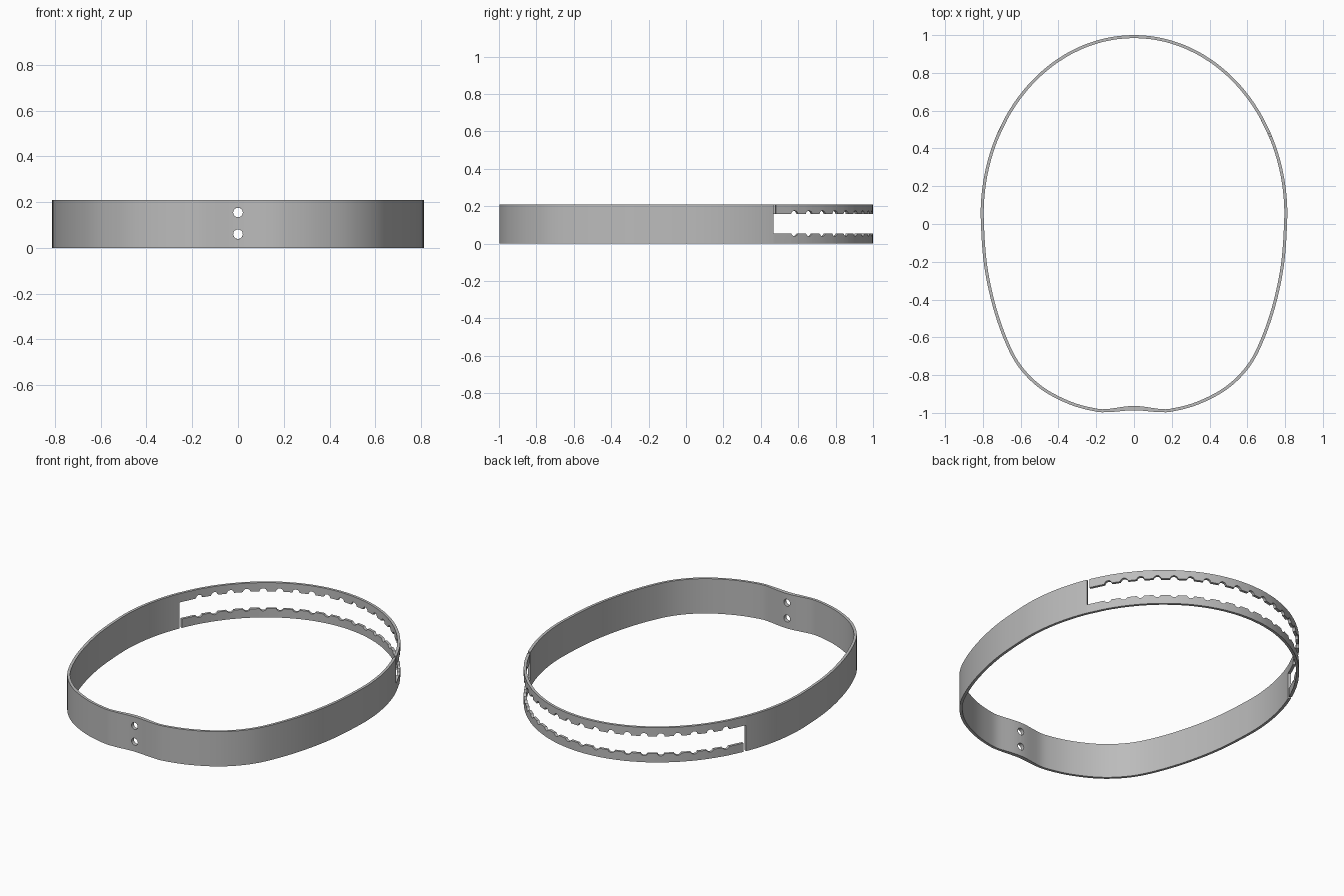
import bpy, bmesh, math
from mathutils import Vector

if "Cube" in bpy.data.objects:
    bpy.data.objects.remove(bpy.data.objects["Cube"])

HEIGHT, THICK = 0.21, 0.016
SLOT_LOW, SLOT_HIGH = 0.053, 0.157
PIN_LOW, PIN_HIGH, PIN_R = 0.06, 0.155, 0.021

grey = bpy.data.materials.new("grey plastic")
grey.use_nodes = True
colour = (0.5, 0.5, 0.5, 1)
grey.diffuse_color = colour
grey.node_tree.nodes["Principled BSDF"].inputs["Base Color"].default_value = colour

# Outline: half ellipse at the back, spline through the side and front, mirrored
half = [Vector((0.804 * math.sin(a), 0.05 + 0.942 * math.cos(a)))
        for a in (math.pi / 2 * i / 100 for i in range(100))]
knots = [Vector(p) for p in (
    (0.80, 0.2), (0.804, 0.05), (0.788, -0.2), (0.744, -0.42), (0.68, -0.61),
    (0.605, -0.752), (0.49, -0.867), (0.34, -0.947), (0.2, -0.985),
    (0.12, -0.987), (0, -0.978), (-0.12, -0.987))]
for p0, p1, p2, p3 in zip(knots, knots[1:], knots[2:], knots[3:]):
    for i in range(12):
        t = i / 12
        half.append(0.5 * (2 * p1 + (p2 - p0) * t + (2 * p0 - 5 * p1 + 4 * p2 - p3) * t * t
                           + (3 * p1 - p0 - 3 * p2 + p3) * t ** 3))
half.append(knots[-2])
lengths = [0]
for a, b in zip(half, half[1:]):
    lengths.append(lengths[-1] + (b - a).length)
TOTAL = lengths[-1]


def point(s):
    """Point at signed distance s from the middle of the back."""
    s = (s + TOTAL) % (2 * TOTAL) - TOTAL
    d = abs(s)
    i = next((k for k in range(1, len(lengths)) if lengths[k] >= d), len(lengths) - 1)
    t = (d - lengths[i - 1]) / (lengths[i] - lengths[i - 1])
    p = half[i - 1].lerp(half[i], t)
    return Vector((math.copysign(p.x, s), p.y))


def sweep(name, stations, low, high):
    """Solid strip along the outline with its lower and upper edge given by functions."""
    bm = bmesh.new()
    rings = []
    for s in stations:
        p = point(s)
        tangent = (point(s + 0.01) - point(s - 0.01)).normalized()
        out = Vector((-tangent.y, tangent.x))
        pad = 0.007 * max(0, 1 - (p.x / 0.14) ** 2) if p.y < -0.9 else 0
        a, b = p + out * THICK / 2, p - out * (THICK / 2 + pad)
        rings.append([bm.verts.new((q.x, q.y, z)) for q, z in (
            (a, low(s)), (a, high(s)), (b, high(s)), (b, low(s)))])
    for r, q in zip(rings, rings[1:]):
        for i in range(4):
            j = (i + 1) % 4
            bm.faces.new((r[i], r[j], q[j], q[i]))
    bm.faces.new(rings[0][::-1])
    bm.faces.new(rings[-1])
    bmesh.ops.recalc_face_normals(bm, faces=bm.faces)
    mesh = bpy.data.meshes.new(name)
    bm.to_mesh(mesh)
    bm.free()
    obj = bpy.data.objects.new(name, mesh)
    bpy.context.collection.objects.link(obj)
    mesh.materials.append(grey)
    return obj


def spaced(start, end, count):
    return [start + (end - start) * i / count for i in range(count + 1)]


# Slot extent and notch positions along the back
slot_end = next(d for d, p in zip(lengths, half) if p.y < 0.475)
first = slot_end - 0.125
count = round(2 * first / 0.093)
notches = spaced(-first, first, count)
GAP = 0.016


def bite(s, centre_height):
    """How far a round notch cuts past the pin centre line."""
    d = min(abs(s - n) for n in notches)
    return math.sqrt(PIN_R ** 2 - d * d) + centre_height if d < PIN_R else 0


def upper_edge(s):
    return max(SLOT_HIGH, bite(s, PIN_HIGH))


def lower_edge(s):
    return HEIGHT - max(HEIGHT - SLOT_LOW, bite(s, HEIGHT - PIN_LOW))


rail = [-slot_end] + [n + PIN_R * math.sin(math.pi / 2 * k / 4)
                      for n in notches for k in range(-4, 5)]
upper = rail + [slot_end - GAP]
lower = [-s for s in reversed(upper)]

# Front band and the two notched rails
band = sweep("front_band", spaced(slot_end, 2 * TOTAL - slot_end, 160),
             lambda s: 0, lambda s: HEIGHT)
parts = [band,
         sweep("upper_notched_rail", upper, upper_edge, lambda s: HEIGHT),
         sweep("lower_notched_rail", lower, lambda s: 0, lower_edge)]

# Two round holes through the front
for z, name in ((PIN_LOW, "lower_hole_cutter"), (PIN_HIGH, "upper_hole_cutter")):
    bpy.ops.mesh.primitive_cylinder_add(vertices=24, radius=PIN_R, depth=0.2,
                                        location=(0, -0.98, z),
                                        rotation=(math.pi / 2, 0, 0))
    cutter = bpy.context.object
    cutter.name = name
    cutter.hide_render = True
    cutter.hide_viewport = True
    cut = band.modifiers.new(name, "BOOLEAN")
    cut.operation = "DIFFERENCE"
    cut.solver = "EXACT"
    cut.object = cutter

# Smooth shading with sharp edges
bpy.ops.object.select_all(action="DESELECT")
for obj in parts:
    obj.select_set(True)
bpy.context.view_layer.objects.active = band
bpy.ops.object.shade_smooth_by_angle(angle=math.radians(30))
